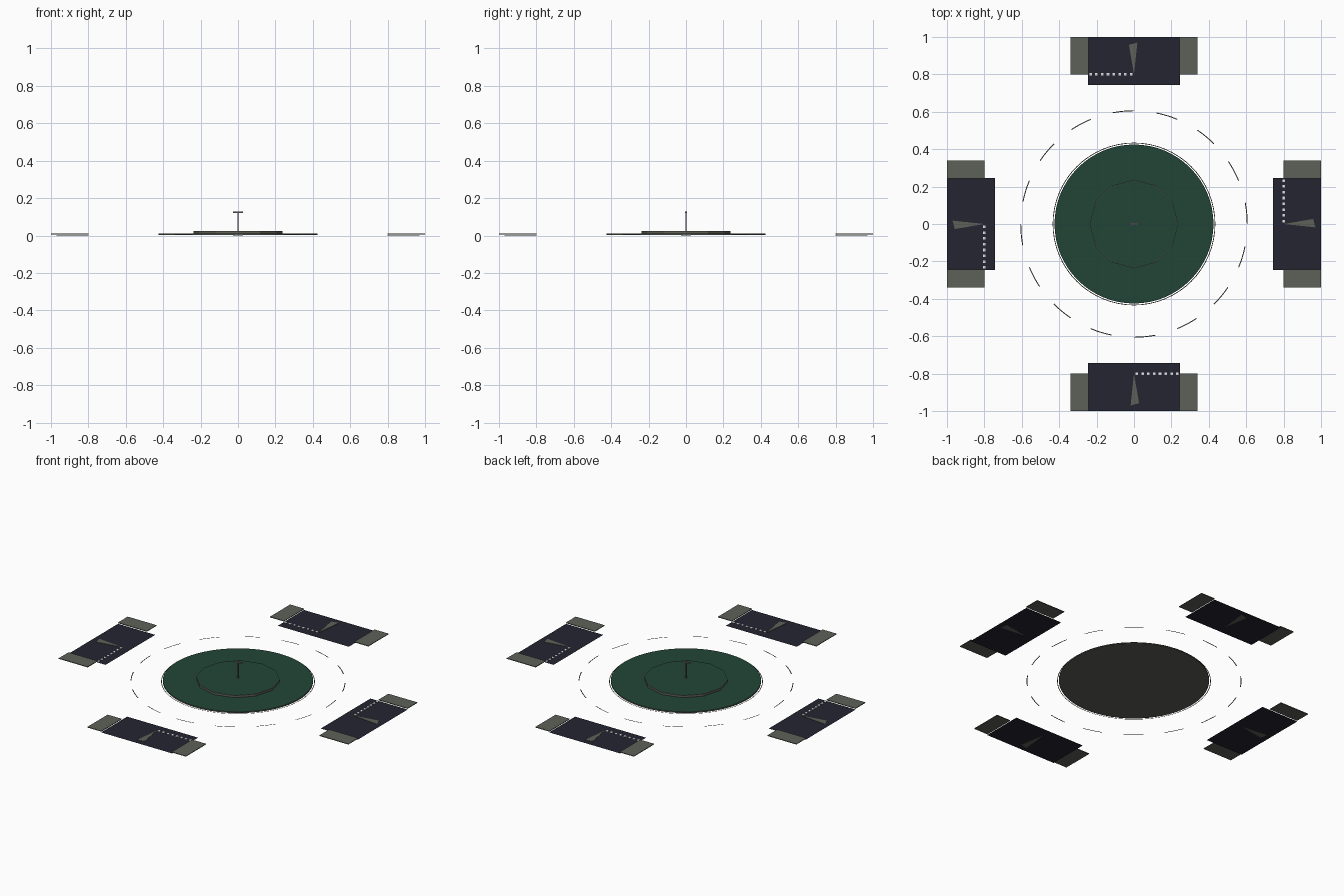
import bpy, bmesh
from math import sin, cos, pi, radians
from mathutils import Matrix

if "Cube" in bpy.data.objects:
    bpy.data.objects.remove(bpy.data.objects["Cube"])


def material(name, rgb):
    m = bpy.data.materials.new(name)
    m.use_nodes = True
    colour = (*rgb, 1)
    m.diffuse_color = colour
    m.node_tree.nodes["Principled BSDF"].inputs["Base Color"].default_value = colour
    return m


asphalt = material("dark asphalt", (0.018, 0.018, 0.031))
stone = material("grey stone", (0.11, 0.12, 0.095))
grass = material("dark green grass", (0.016, 0.06, 0.037))
paint = material("white paint", (0.85, 0.85, 0.85))
steel = material("grey steel", (0.16, 0.16, 0.18))


def finish(name, bm, mats, spin=0):
    bm.normal_update()
    me = bpy.data.meshes.new(name)
    bm.to_mesh(me)
    bm.free()
    for m in mats:
        me.materials.append(m)
    ob = bpy.data.objects.new(name, me)
    ob.rotation_euler.z = spin
    bpy.context.collection.objects.link(ob)
    return ob


def add_box(bm, x, y, z):
    size = [b - a for a, b in (x, y, z)]
    mid = [(a + b) / 2 for a, b in (x, y, z)]
    bmesh.ops.create_cube(bm, size=1, matrix=Matrix.Translation(mid) @ Matrix.Diagonal((*size, 1)))


def disc(name, sides, radius, z0, z1, rim=0):
    # Stone drum whose upward face inside the rim is grass
    bm = bmesh.new()
    bmesh.ops.create_cone(bm, cap_ends=True, segments=sides, radius1=radius, radius2=radius,
                          depth=z1 - z0, matrix=Matrix.Translation((0, 0, (z0 + z1) / 2)))
    bm.normal_update()
    top = max(bm.faces, key=lambda f: f.calc_center_median().z)
    if rim:
        bmesh.ops.inset_region(bm, faces=[top], thickness=rim)
    top.material_index = 1
    return finish(name, bm, [stone, grass])


def add_arc(bm, r0, r1, start, sweep, steps, z):
    for i in range(steps):
        a = start + sweep * i / steps
        b = start + sweep * (i + 1) / steps
        corners = [(r0, a), (r1, a), (r1, b), (r0, b)]
        bm.faces.new([bm.verts.new((r * cos(t), r * sin(t), z)) for r, t in corners])


# Central island with its raised twelve-sided bed
disc("island_base", 64, 0.425, 0.003, 0.011)
disc("island_bed", 12, 0.237, 0.011, 0.024, rim=0.003)

# Thin ring round the island
bm = bmesh.new()
add_arc(bm, 0.431, 0.435, 0, 2 * pi, 64, 0.002)
finish("island_edge_line", bm, [stone])

# Broken lane line
bm = bmesh.new()
for i in range(16):
    add_arc(bm, 0.603, 0.608, 2 * pi * i / 16, radians(11), 4, 0.001)
finish("lane_dashes", bm, [stone])

# Lamp post with a crossbar
bm = bmesh.new()
add_box(bm, (-0.004, 0.004), (-0.004, 0.004), (0.024, 0.123))
add_box(bm, (-0.026, 0.026), (-0.005, 0.005), (0.121, 0.128))
finish("lamp_post", bm, [steel])

# Four approach roads, each a quarter turn from the last
for k, side in enumerate(("front", "left", "back", "right")):
    spin = k * pi / 2

    bm = bmesh.new()
    corners = [(-0.245, -1), (0.245, -1), (0.245, -0.743), (-0.245, -0.743)]
    bm.faces.new([bm.verts.new((x, y, 0.001)) for x, y in corners])
    finish(side + "_road", bm, [asphalt], spin)

    bm = bmesh.new()
    for s in (-1, 1):
        add_box(bm, sorted((s * 0.243, s * 0.34)), (-1, -0.8), (0.006, 0.010))
    finish(side + "_pavements", bm, [stone], spin)

    # Tapered marker showing through both faces of the road
    bm = bmesh.new()
    tri = [(0, -0.8), (-0.018, -0.97), (0.027, -0.958)]
    low, high = [[bm.verts.new((x, y, z)) for x, y in tri] for z in (0, 0.003)]
    bm.faces.new(high)
    bm.faces.new(low[::-1])
    for i in range(3):
        j = (i + 1) % 3
        bm.faces.new((low[i], low[j], high[j], high[i]))
    finish(side + "_arrow", bm, [stone], spin)

    # Give-way dots across the entry lane
    bm = bmesh.new()
    for i in range(8):
        x = 0.015 + i * 0.031
        add_box(bm, (x - 0.007, x + 0.007), (-0.806, -0.793), (0.002, 0.004))
    finish(side + "_give_way_dots", bm, [paint], spin)
